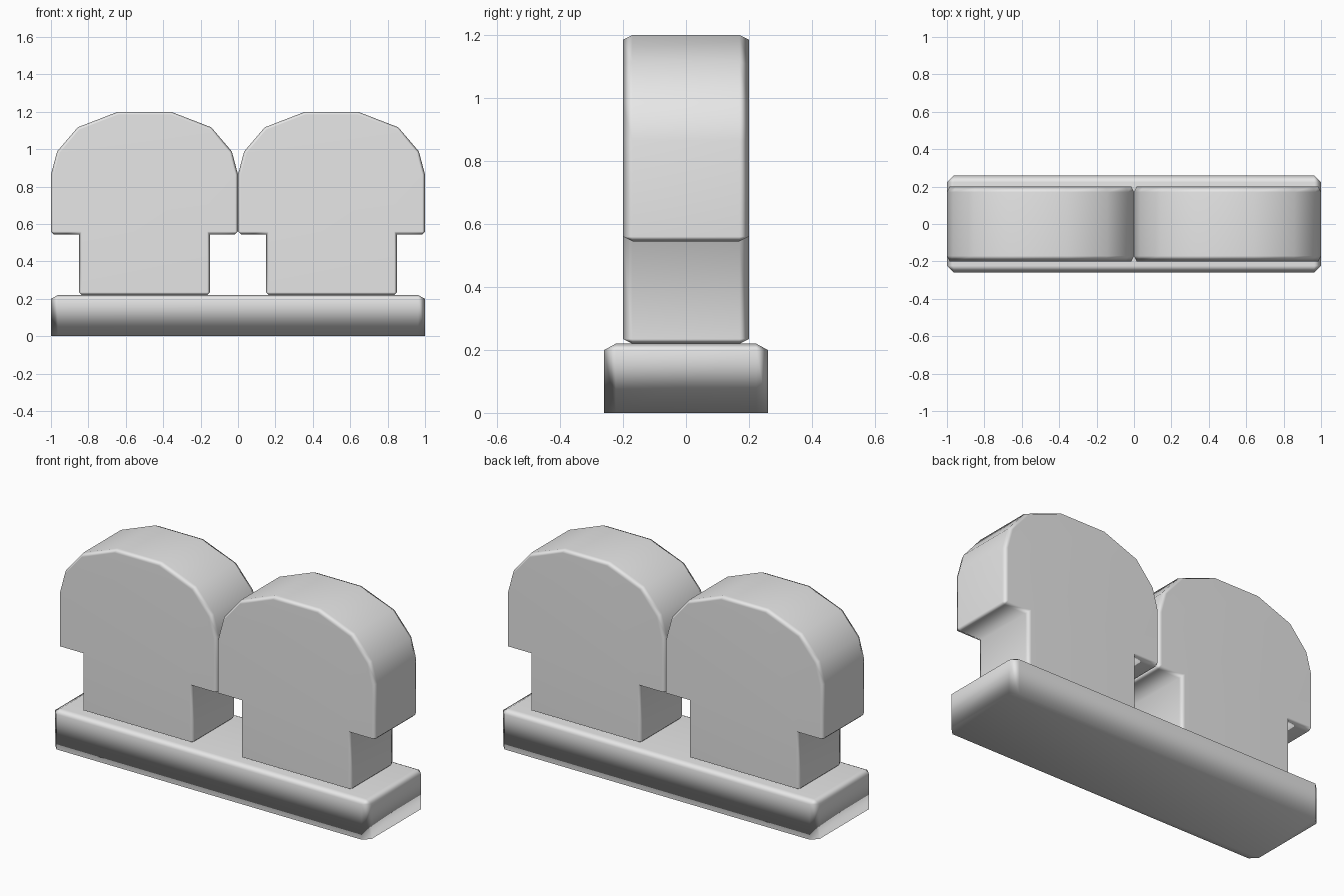
import bpy, bmesh
from math import radians

cube = bpy.data.objects.get("Cube")
if cube:
    bpy.data.objects.remove(cube, do_unlink=True)

stone = bpy.data.materials.new("stone_grey")
stone.use_nodes = True
grey = (0.8, 0.8, 0.8, 1)
stone.diffuse_color = grey
stone.node_tree.nodes["Principled BSDF"].inputs["Base Color"].default_value = grey


def prism(name, profile, depth, chamfer, stretch, keep=lambda e: True):
    """Extrude an x-z profile along y and chamfer its sharp convex edges.
    Stretch scales the finished shape so the chamfer can differ per axis."""
    sx, sy, sz = stretch
    bm = bmesh.new()
    front = bm.faces.new([bm.verts.new((x / sx, -depth / 2 / sy, z / sz)) for x, z in profile])
    ext = bmesh.ops.extrude_face_region(bm, geom=[front])["geom"]
    moved = [g for g in ext if isinstance(g, bmesh.types.BMVert)]
    bmesh.ops.translate(bm, verts=moved, vec=(0, depth / sy, 0))
    bmesh.ops.recalc_face_normals(bm, faces=bm.faces)
    sharp = [e for e in bm.edges if e.calc_face_angle_signed() > radians(50) and keep(e)]
    bmesh.ops.bevel(bm, geom=sharp, offset=chamfer, offset_type='OFFSET',
                    segments=1, profile=0.5, affect='EDGES', clamp_overlap=True)
    bmesh.ops.scale(bm, vec=stretch, verts=bm.verts)
    bmesh.ops.recalc_face_normals(bm, faces=bm.faces)
    for f in bm.faces:
        f.smooth = True
    mesh = bpy.data.meshes.new(name)
    bm.to_mesh(mesh)
    bm.free()
    mesh.materials.append(stone)
    obj = bpy.data.objects.new(name, mesh)
    bpy.context.collection.objects.link(obj)
    # Broad faces stay flat while the chamfers shade softly
    mod = obj.modifiers.new("soft_chamfers", 'WEIGHTED_NORMAL')
    mod.keep_sharp = True
    return obj


# Plinth: chamfered everywhere except around the underside
prism("plinth", [(-1, 0), (1, 0), (1, 0.22), (-1, 0.22)], 0.52, 0.037, (1, 1, 0.55),
      keep=lambda e: max(v.co.z for v in e.verts) > 0.01)

# Two round-topped blocks, each with a narrower foot
half = [(0.35, 0.22), (0.35, 0.545), (0.5, 0.545), (0.5, 0.865),
        (0.467, 0.988), (0.357, 1.117), (0.142, 1.2)]
outline = half + [(-x, z) for x, z in reversed(half)]
for name, x in (("left_block", 0.5), ("right_block", -0.5)):
    block = prism(name, outline, 0.4, 0.015, (1, 2, 1))
    block.location.x = x
